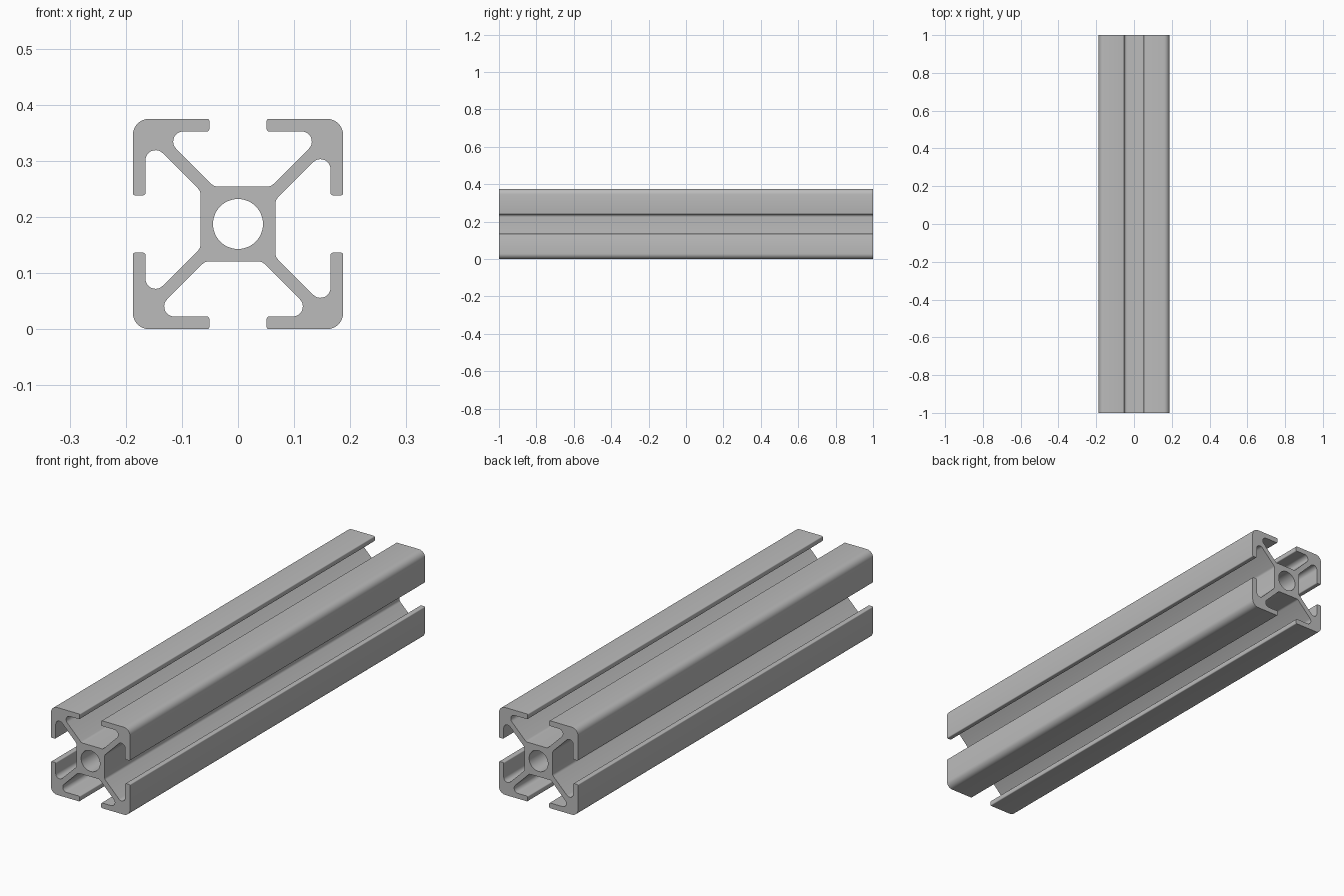
import bpy, bmesh, math
from mathutils import Vector, Matrix

cube = bpy.data.objects.get("Cube")
if cube:
    bpy.data.objects.remove(cube, do_unlink=True)

HALF = 0.1875      # half the width of the section
LENGTH = 2.0
LIP = 0.165        # underside of the slot lips, from the centre
GAP = 0.051        # half the slot opening
HUB = 0.067        # half the width of the central hub
BORE = 0.0446

# Plain aluminium
metal = bpy.data.materials.new("aluminium grey")
metal.use_nodes = True
colour = (0.5, 0.5, 0.5, 1)
metal.diffuse_color = colour
metal.node_tree.nodes["Principled BSDF"].inputs["Base Color"].default_value = colour


def fillet(prev, corner, nxt, radius, steps):
    """Points of an arc that rounds one corner."""
    a, b = (prev - corner).normalized(), (nxt - corner).normalized()
    half = a.angle(b) / 2
    centre = corner + (a + b).normalized() * radius / math.sin(half)
    start = corner + a * radius / math.tan(half) - centre
    end = corner + b * radius / math.tan(half) - centre
    sweep = start.angle_signed(end)
    return [centre + Matrix.Rotation(-sweep * i / steps, 2) @ start
            for i in range(steps + 1)]


# One slot and the corner after it: x, height, radius, arc steps
quarter = [
    (-GAP, HALF, 0.004, 3), (-GAP, LIP, 0.004, 3),
    (-0.141, LIP, 0.018, 10), (-0.043, HUB, 0.014, 4),
    (0.059, HUB, 0.014, 4), (0.157, LIP, 0.018, 10),
    (GAP, LIP, 0.004, 3), (GAP, HALF, 0.004, 3),
    (HALF, HALF, 0.029, 8),
]

# The slot repeats on all four sides
corners = []
for side in range(4):
    turn = Matrix.Rotation(-side * math.pi / 2, 2)
    corners += [(turn @ Vector((x, z)), r, n) for x, z, r, n in quarter]

outline = []
for i, (point, radius, steps) in enumerate(corners):
    nxt = corners[(i + 1) % len(corners)][0]
    outline += fillet(corners[i - 1][0], point, nxt, radius, steps)

# Round bore through the hub
bore = [Matrix.Rotation(i * math.tau / 48, 2) @ Vector((BORE, 0)) for i in range(48)]

# Fill the section and extrude it along the length
bm = bmesh.new()
for loop in (outline, bore):
    verts = [bm.verts.new((p.x, -LENGTH / 2, p.y + HALF)) for p in loop]
    for i, v in enumerate(verts):
        bm.edges.new((verts[i - 1], v))
bmesh.ops.triangle_fill(bm, edges=bm.edges[:], use_beauty=True, normal=(0, -1, 0))
result = bmesh.ops.extrude_face_region(bm, geom=bm.faces[:], use_keep_orig=True)
moved = [g for g in result["geom"] if isinstance(g, bmesh.types.BMVert)]
bmesh.ops.translate(bm, verts=moved, vec=(0, LENGTH, 0))
bmesh.ops.recalc_face_normals(bm, faces=bm.faces[:])

mesh = bpy.data.meshes.new("slotted_rail")
bm.to_mesh(mesh)
bm.free()
mesh.materials.append(metal)
rail = bpy.data.objects.new("slotted_rail", mesh)
bpy.context.collection.objects.link(rail)

# Smooth the rounded edges, keep the ends and lips crisp
bpy.ops.object.select_all(action='DESELECT')
rail.select_set(True)
bpy.context.view_layer.objects.active = rail
bpy.ops.object.shade_smooth_by_angle(angle=math.radians(35))
